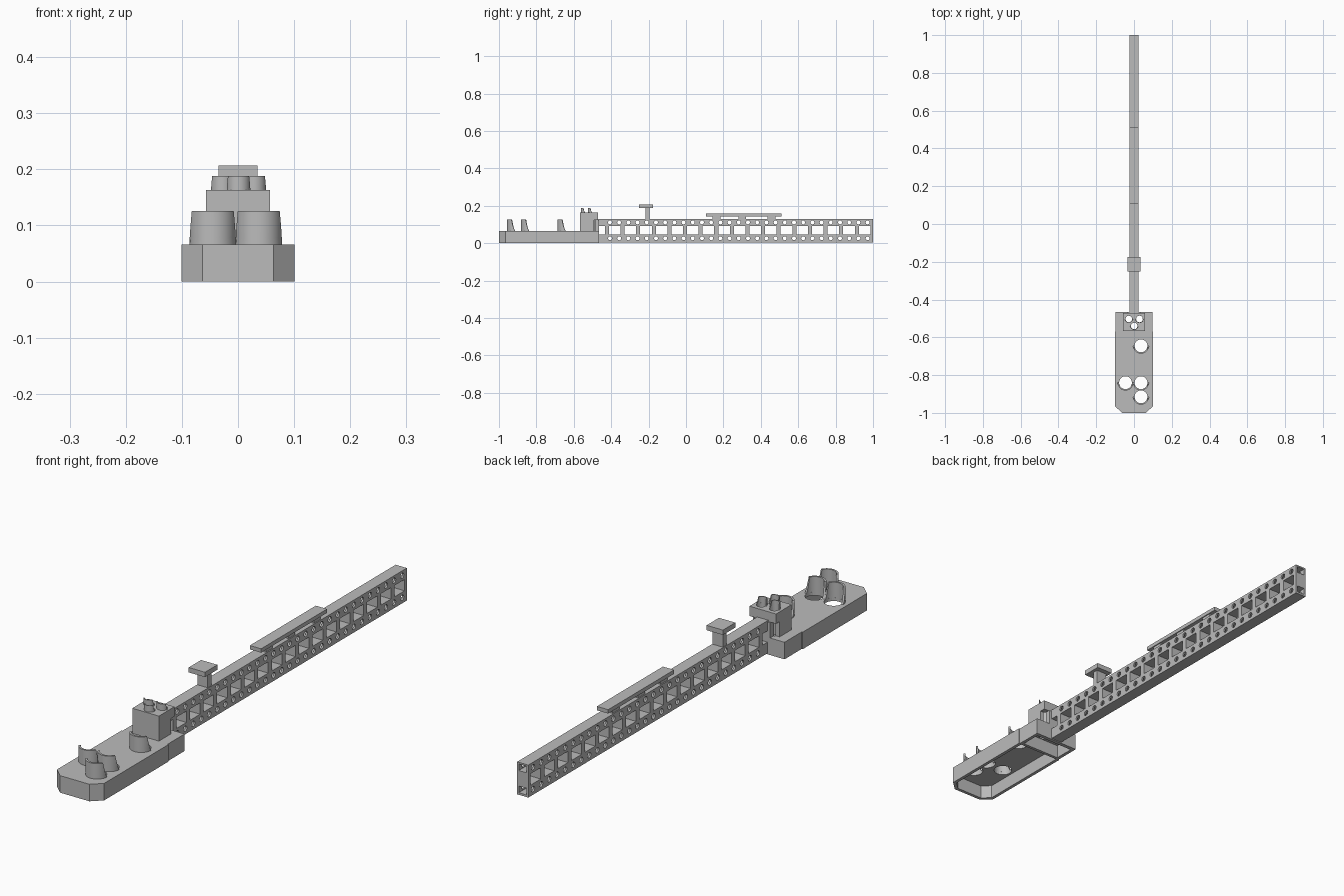
import bpy
import bmesh
from math import sin, cos, radians
from mathutils import Matrix, Vector

if "Cube" in bpy.data.objects:
    bpy.data.objects.remove(bpy.data.objects["Cube"], do_unlink=True)

# One plain grey for everything
GREY = (0.5, 0.5, 0.5, 1)
grey = bpy.data.materials.new("plain grey")
grey.use_nodes = True
grey.diffuse_color = GREY
grey.node_tree.nodes["Principled BSDF"].inputs["Base Color"].default_value = GREY


def finish(bm, name):
    bmesh.ops.recalc_face_normals(bm, faces=bm.faces)
    mesh = bpy.data.meshes.new(name)
    bm.to_mesh(mesh)
    bm.free()
    mesh.materials.append(grey)
    obj = bpy.data.objects.new(name, mesh)
    bpy.context.collection.objects.link(obj)
    return obj


def add_box(bm, x, y, z):
    """Box from (min, max) pairs."""
    size = [b - a for a, b in (x, y, z)]
    mid = [(a + b) / 2 for a, b in (x, y, z)]
    bmesh.ops.create_cube(bm, size=1, matrix=Matrix.Translation(mid) @ Matrix.Diagonal((*size, 1)))


def add_rod(bm, centre, radius, depth, axis="Z", sides=24):
    turn = Matrix.Rotation(radians(90), 4, "Y") if axis == "X" else Matrix()
    bmesh.ops.create_cone(bm, cap_ends=True, segments=sides, radius1=radius, radius2=radius,
                          depth=depth, matrix=Matrix.Translation(centre) @ turn)


def box(name, x, y, z):
    bm = bmesh.new()
    add_box(bm, x, y, z)
    return finish(bm, name)


def apply(obj, mod):
    bpy.ops.object.select_all(action="DESELECT")
    bpy.context.view_layer.objects.active = obj
    obj.select_set(True)
    bpy.ops.object.modifier_apply(modifier=mod.name)


def cut(obj, bm):
    """Subtract the shapes in bm from obj."""
    cutter = finish(bm, "cutter")
    cutter.hide_render = True
    mod = obj.modifiers.new("cut", "BOOLEAN")
    mod.operation = "DIFFERENCE"
    mod.solver = "EXACT"
    mod.object = cutter
    apply(obj, mod)
    bpy.data.objects.remove(cutter, do_unlink=True)


DECK, ROOF, TOP = 0.066, 0.163, 0.13
BIG = [(0.037, -0.915), (-0.045, -0.84), (0.037, -0.84), (0.037, -0.645)]
SMALL = [(-0.027, -0.503), (0.029, -0.503), (0.001, -0.54)]


def cut_shafts(obj):
    bm = bmesh.new()
    for x, y in BIG:
        add_rod(bm, (x, y, 0.1), 0.034, 0.4)
    for x, y in SMALL:
        add_rod(bm, (x, y, 0.1), 0.0175, 0.4)
    cut(obj, bm)


def extrude_outline(bm, points, z0, z1):
    face = bm.faces.new([bm.verts.new((x, y, z0)) for x, y in points])
    new = bmesh.ops.extrude_face_region(bm, geom=[face])["geom"]
    bmesh.ops.translate(bm, vec=(0, 0, z1 - z0), verts=[v for v in new if isinstance(v, bmesh.types.BMVert)])


def mirrored(half):
    return half + [(-x, y) for x, y in reversed(half)]


# Hull: chamfered bow, slightly narrower stern, hollow underneath
bm = bmesh.new()
extrude_outline(bm, mirrored([(0.063, -1), (0.101, -0.964), (0.101, -0.57), (0.097, -0.57), (0.097, -0.465)]),
                0, DECK)
hull = finish(bm, "hull")
bm = bmesh.new()
extrude_outline(bm, mirrored([(0.058, -0.987), (0.088, -0.958), (0.088, -0.572)]), -0.02, 0.053)
add_box(bm, (-0.084, 0.084), (-0.56, -0.48), (-0.02, 0.053))
cut(hull, bm)
cut_shafts(hull)

# Bridge: block with a set-back lower rear and a neck joining the beam
bm = bmesh.new()
add_box(bm, (-0.057, 0.057), (-0.566, -0.47), (0.125, ROOF))
bridge_top = finish(bm, "bridge_top")
bridge_base = box("bridge_base", (-0.057, 0.057), (-0.566, -0.492), (DECK, 0.125))
bridge_neck = box("bridge_neck", (-0.035, 0.035), (-0.492, -0.465), (DECK, 0.125))
for part in (bridge_top, bridge_base, bridge_neck):
    cut_shafts(part)


def scoop(name, centre, radius, z, height, thick):
    """Half-round upright scoop whose sides lean back towards the top."""
    bm = bmesh.new()
    levels, steps = 5, 20
    rows = []
    for i in range(levels + 1):
        s = i / levels
        sweep = radians(90 - 26 * s ** 0.7)
        angles = [sweep * (2 * j / steps - 1) for j in range(steps + 1)]
        rows.append([bm.verts.new((centre[0] + radius * sin(a), centre[1] - radius * cos(a), z + height * s))
                     for a in angles])
    for low, high in zip(rows, rows[1:]):
        for j in range(steps):
            bm.faces.new((low[j], low[j + 1], high[j + 1], high[j]))
    obj = finish(bm, name)
    # Face the sheet outwards so the wall thickens inwards
    if obj.data.polygons[steps // 2].normal.y > 0:
        obj.data.flip_normals()
    mod = obj.modifiers.new("wall", "SOLIDIFY")
    mod.thickness = thick
    mod.offset = -1
    apply(obj, mod)
    bpy.ops.object.shade_smooth_by_angle(angle=radians(35))


for n, spot in enumerate(BIG):
    scoop(f"deck_scoop_{n + 1}", spot, 0.0415, DECK, 0.06, 0.0075)
for n, spot in enumerate(SMALL):
    scoop(f"bridge_scoop_{n + 1}", spot, 0.021, ROOF, 0.025, 0.0035)

# Long beam: square windows, rows of round holes, hollow upper and lower channels
beam = box("beam", (-0.024, 0.024), (-0.48, 1), (0.004, TOP))
bm = bmesh.new()
for i in range(18):
    y = 0.955 - 0.0835 * i
    add_box(bm, (-0.1, 0.1), (max(y - 0.031, -0.47), y + 0.031), (0.047, 0.091))
for i in range(29):
    for z in (0.026, 0.111):
        add_rod(bm, (0, 0.971 - 0.0492 * i, z), 0.0105, 0.2, "X", 16)
cut(beam, bm)
bm = bmesh.new()
for z in (0.012, 0.098):
    add_box(bm, (-0.017, 0.017), (-0.47, 1.1), (z, z + 0.026))
cut(beam, bm)

# Raised platform on a post
box("platform_post", (-0.022, 0.022), (-0.217, -0.195), (TOP, 0.188))
box("platform", (-0.035, 0.035), (-0.252, -0.176), (0.188, 0.207))

# Top rail on three feet
for n, y in enumerate((0.163, 0.301, 0.457)):
    box(f"rail_foot_{n + 1}", (-0.02, 0.02), (y - 0.021, y + 0.021), (TOP, 0.144))
box("top_rail", (-0.024, 0.024), (0.107, 0.511), (0.143, 0.158))
